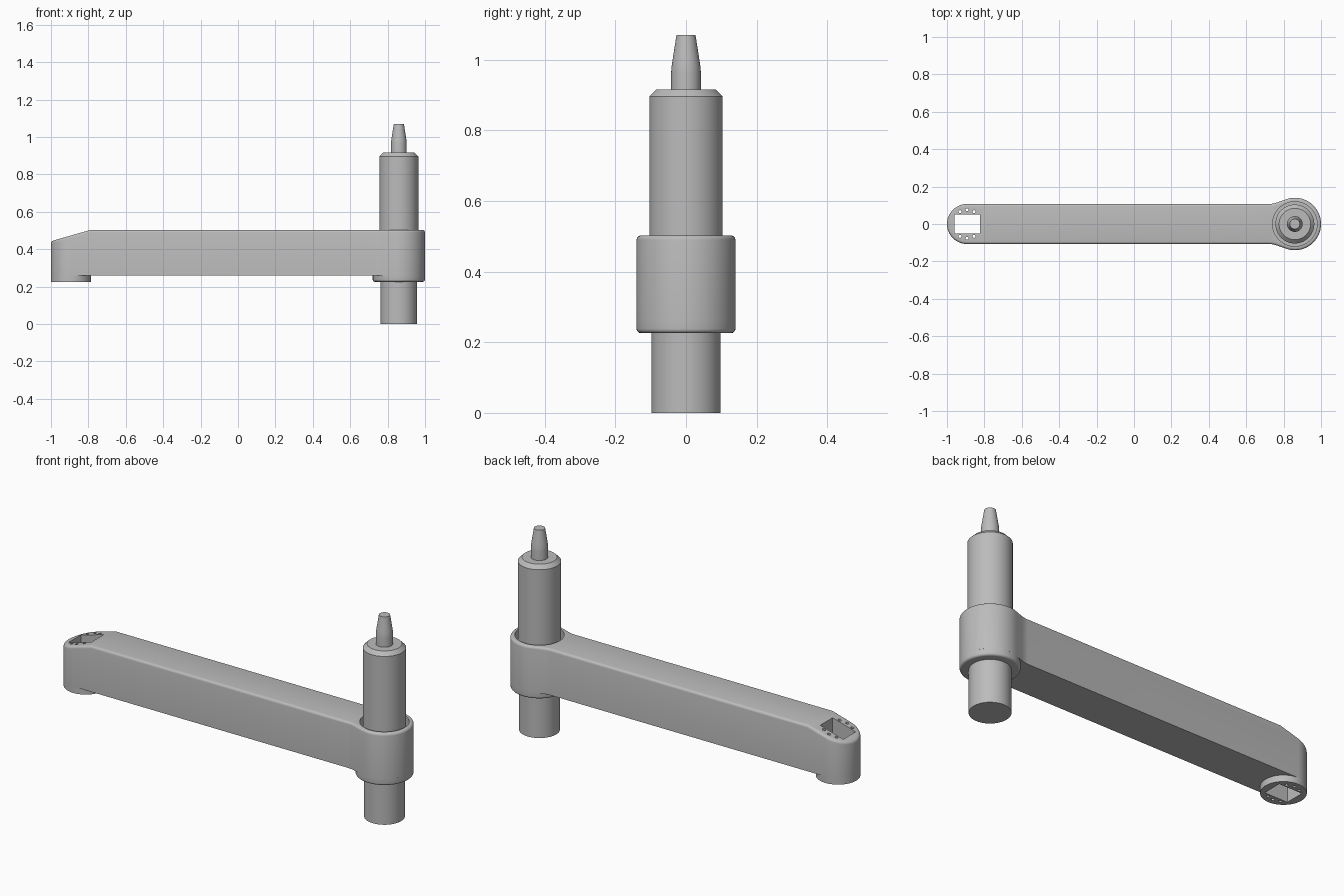
import bpy, bmesh, math
from mathutils import Matrix, Vector

old = bpy.data.objects.get("Cube")
if old:
    bpy.data.objects.remove(old, do_unlink=True)

HUB_X, HUB_R = 0.86, 0.14
END_X, END_R = -0.893, 0.107
TOP, ARM_BOTTOM, FOOT_BOTTOM = 0.503, 0.26, 0.226

grey = bpy.data.materials.new("Plain grey")
grey.use_nodes = True
grey.diffuse_color = (0.5, 0.5, 0.5, 1)
grey.node_tree.nodes["Principled BSDF"].inputs["Base Color"].default_value = (0.5, 0.5, 0.5, 1)


def make(name, bm):
    bmesh.ops.recalc_face_normals(bm, faces=bm.faces)
    mesh = bpy.data.meshes.new(name)
    bm.to_mesh(mesh)
    bm.free()
    mesh.materials.append(grey)
    obj = bpy.data.objects.new(name, mesh)
    bpy.context.collection.objects.link(obj)
    return obj


def activate(obj):
    bpy.ops.object.select_all(action="DESELECT")
    obj.select_set(True)
    bpy.context.view_layer.objects.active = obj


def smooth(obj):
    activate(obj)
    bpy.ops.object.shade_smooth_by_angle(angle=math.radians(28))


def lathe(name, x, profile, steps=64):
    """Solid of revolution about a vertical axis from (radius, z) points."""
    bm = bmesh.new()
    rings = []
    for r, z in profile:
        rings.append([bm.verts.new((x + r * math.cos(math.tau * i / steps),
                                    r * math.sin(math.tau * i / steps), z))
                      for i in range(steps)])
    for a, b in zip(rings, rings[1:]):
        for i in range(steps):
            j = (i + 1) % steps
            bm.faces.new((a[i], a[j], b[j], b[i]))
    bm.faces.new(rings[0])
    bm.faces.new(rings[-1])
    return make(name, bm)


def arc(x, r, start, end, n):
    angles = [math.radians(start + (end - start) * i / n) for i in range(n + 1)]
    return [(x + r * math.cos(a), r * math.sin(a)) for a in angles]


def cut(obj, cutter):
    activate(obj)
    mod = obj.modifiers.new("Cut", "BOOLEAN")
    mod.operation, mod.solver, mod.object = "DIFFERENCE", "EXACT", cutter
    bpy.ops.object.modifier_apply(modifier=mod.name)


# Arm: rounded end, straight sides, flare into the round hub
outline = arc(HUB_X, HUB_R, -110, 110, 44)
outline += [(0.765, 0.115), (0.745, 0.109), (0.725, END_R)]
outline += arc(END_X, END_R, 90, 270, 32)
outline += [(0.725, -END_R), (0.745, -0.109), (0.765, -0.115)]
bm = bmesh.new()
base = bm.faces.new([bm.verts.new((x, y, ARM_BOTTOM)) for x, y in outline])
new = bmesh.ops.extrude_face_region(bm, geom=[base])["geom"]
bmesh.ops.translate(bm, vec=(0, 0, TOP - ARM_BOTTOM),
                    verts=[g for g in new if isinstance(g, bmesh.types.BMVert)])

# Sloping top over the rounded end
res = bmesh.ops.bisect_plane(bm, geom=bm.verts[:] + bm.edges[:] + bm.faces[:],
                             plane_co=Vector((-0.79, 0, TOP)),
                             plane_no=Vector((-0.06, 0, 0.21)), clear_outer=True)
rim = [g for g in res["geom_cut"] if isinstance(g, bmesh.types.BMEdge) and g.is_boundary]
bmesh.ops.holes_fill(bm, edges=rim)
bmesh.ops.recalc_face_normals(bm, faces=bm.faces)
bm.normal_update()

# Rounded upper rim
upper = []
for e in bm.edges:
    if len(e.link_faces) == 2:
        lo, hi = sorted(f.normal.z for f in e.link_faces)
        if hi > 0.5 and abs(lo) < 0.1:
            upper.append(e)
bmesh.ops.bevel(bm, geom=upper, offset=0.013, segments=4, profile=0.5, affect="EDGES")
arm = make("arm", bm)

# Round foot under the far end
foot = lathe("end_foot", END_X, [(END_R, FOOT_BOTTOM), (END_R, ARM_BOTTOM + 0.002)])

# Lower rim of the hub with a rounded bottom edge
rim_r = 0.012
profile = [(HUB_R - rim_r + rim_r * math.sin(math.radians(a)),
            FOOT_BOTTOM + rim_r - rim_r * math.cos(math.radians(a)))
           for a in range(0, 91, 18)]
hub_rim = lathe("hub_rim", HUB_X, profile + [(HUB_R, ARM_BOTTOM + 0.002)])

# Window and screw holes through the far end
bm = bmesh.new()
bmesh.ops.create_cube(bm, size=1, matrix=Matrix.Translation((-0.892, 0, 0.4))
                      @ Matrix.Diagonal((0.135, 0.104, 0.6, 1)))
for side in (-1, 1):
    for dx in (-0.037, 0, 0.037):
        y = side * (0.076 if dx == 0 else 0.066)
        bmesh.ops.create_cone(bm, cap_ends=True, segments=16, radius1=0.008, radius2=0.008,
                              depth=0.6, matrix=Matrix.Translation((END_X + dx, y, 0.4)))
window_cutter = make("window_cutter", bm)
bore_cutter = lathe("bore_cutter", HUB_X, [(0.119, 0.42), (0.119, 0.6)])
cut(arm, window_cutter)
cut(foot, window_cutter)
cut(arm, bore_cutter)
for c in (window_cutter, bore_cutter):
    bpy.data.objects.remove(c, do_unlink=True)

# Spindle standing in the hub
housing = lathe("spindle_housing", HUB_X,
                [(0.104, 0.35), (0.104, 0.896), (0.084, 0.916)])
lower = lathe("lower_spindle", HUB_X, [(0.098, 0), (0.098, 0.3)])
tip = lathe("spindle_tip", HUB_X,
            [(0.042, 0.9), (0.042, 0.965), (0.041, 0.98), (0.038, 1.0), (0.027, 1.07)], 48)

for part in (arm, foot, hub_rim, housing, lower, tip):
    smooth(part)
